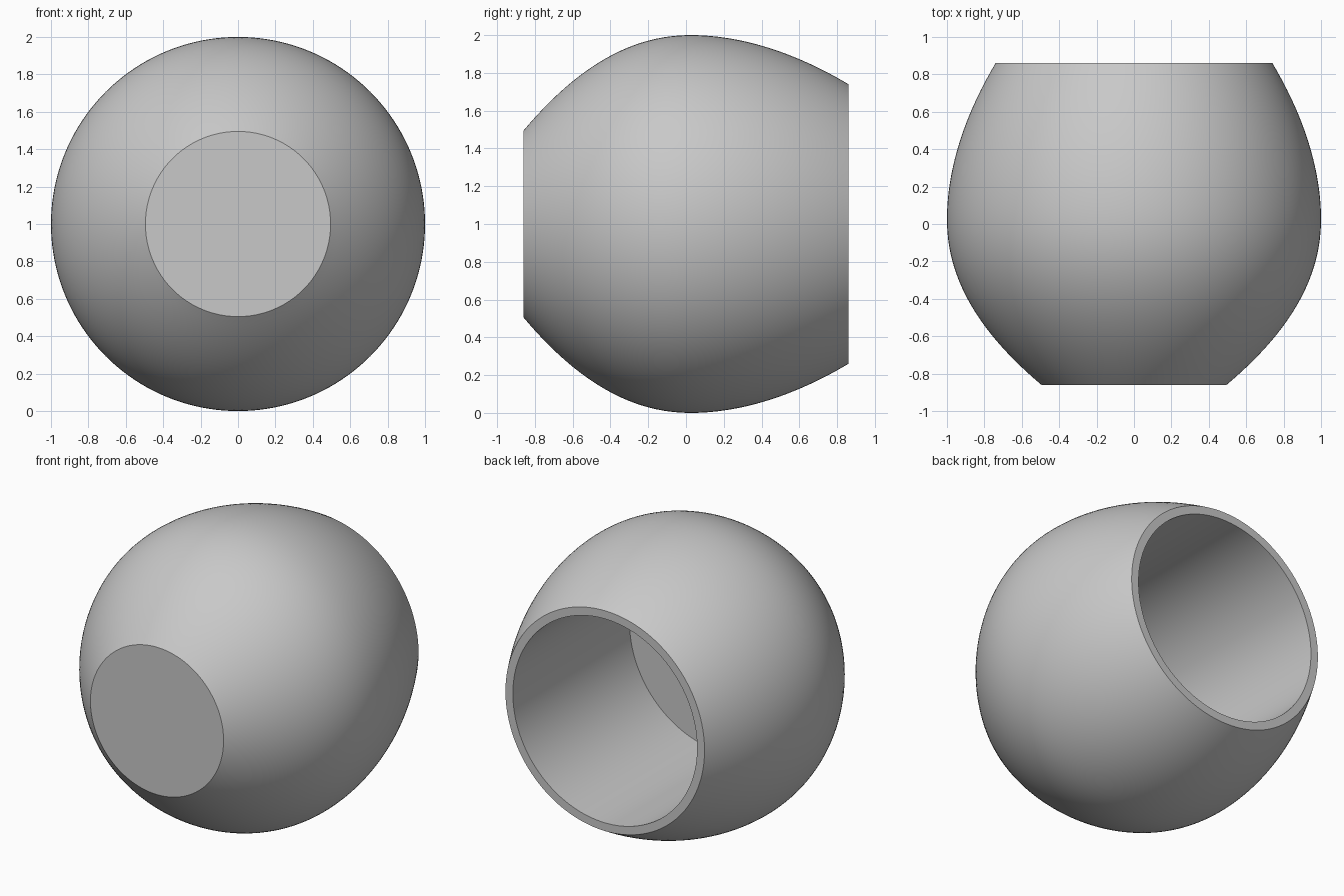
import bpy
import bmesh
from math import pi, radians
from mathutils import Vector, Matrix

if "Cube" in bpy.data.objects:
    bpy.data.objects.remove(bpy.data.objects["Cube"], do_unlink=True)

SEGMENTS = 160
STEPS = 24
HALF_LENGTH = 0.86
WAIST_Y = 0.03
FRONT_RADIUS = 0.495
BACK_RADIUS = 0.74
BORE_RADIUS = 0.685
BORE_FLOOR_Y = -0.38


def outer_radius(y):
    """Bulging outline: widest at the waist, falling to each end."""
    if y < WAIST_Y:
        t = (WAIST_Y - y) / (WAIST_Y + HALF_LENGTH)
        return 1 - (1 - FRONT_RADIUS) * t ** 2.1
    t = (y - WAIST_Y) / (HALF_LENGTH - WAIST_Y)
    return 1 - (1 - BACK_RADIUS) * t ** 1.9


# Profile: front disc, bulging wall, rim, then the blind bore
ys = [-HALF_LENGTH + (WAIST_Y + HALF_LENGTH) * i / STEPS for i in range(STEPS)]
ys += [WAIST_Y + (HALF_LENGTH - WAIST_Y) * i / STEPS for i in range(STEPS + 1)]
profile = [(0, -HALF_LENGTH)]
profile += [(outer_radius(y), y) for y in ys]
profile += [(BORE_RADIUS, HALF_LENGTH), (BORE_RADIUS, BORE_FLOOR_Y), (0, BORE_FLOOR_Y)]

# Revolve the profile around the front-to-back axis
bm = bmesh.new()
verts = [bm.verts.new((r, y, 0)) for r, y in profile]
edges = [bm.edges.new(pair) for pair in zip(verts, verts[1:])]
bmesh.ops.spin(bm, geom=verts + edges, cent=(0, 0, 0), axis=(0, 1, 0),
               angle=2 * pi, steps=SEGMENTS, use_merge=True)
bmesh.ops.remove_doubles(bm, verts=bm.verts, dist=0.0001)
bmesh.ops.recalc_face_normals(bm, faces=bm.faces)
bmesh.ops.transform(bm, matrix=Matrix.Translation(Vector((0, 0, 1))), verts=bm.verts)

mesh = bpy.data.meshes.new("bored_round_body")
bm.to_mesh(mesh)
bm.free()
body = bpy.data.objects.new("bored_round_body", mesh)
bpy.context.collection.objects.link(body)

# Plain grey material
grey = bpy.data.materials.new("light_grey")
grey.use_nodes = True
colour = (0.58, 0.58, 0.58, 1)
grey.diffuse_color = colour
grey.node_tree.nodes["Principled BSDF"].inputs["Base Color"].default_value = colour
mesh.materials.append(grey)

# Smooth wall with crisp rims
bpy.ops.object.select_all(action="DESELECT")
body.select_set(True)
bpy.context.view_layer.objects.active = body
bpy.ops.object.shade_smooth_by_angle(angle=radians(30))
